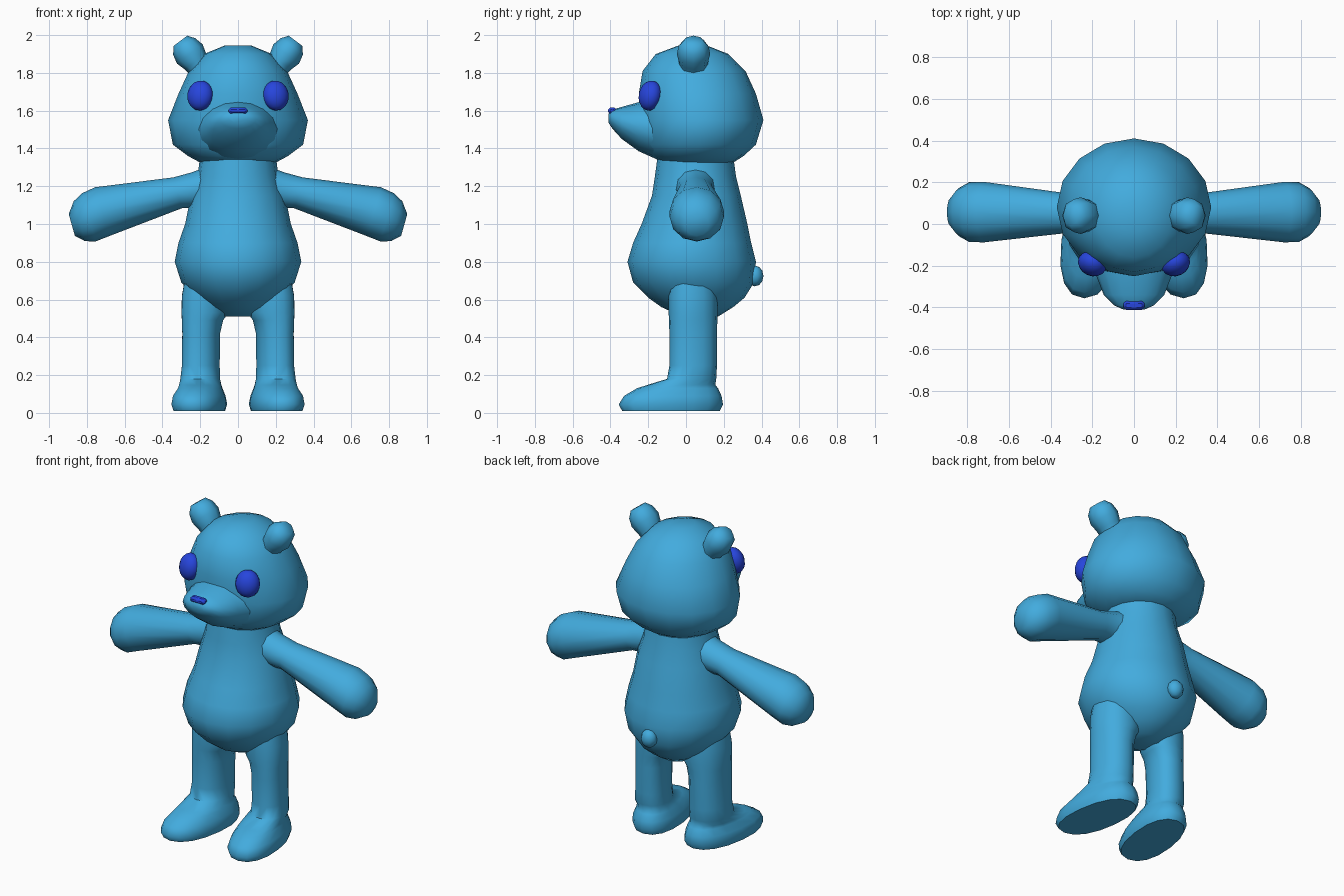
import bpy, bmesh
from math import cos, sin, pi, radians
from mathutils import Vector

cube = bpy.data.objects.get("Cube")
if cube:
    bpy.data.objects.remove(cube, do_unlink=True)


def material(name, colour):
    mat = bpy.data.materials.new(name)
    mat.use_nodes = True
    mat.diffuse_color = colour
    mat.node_tree.nodes["Principled BSDF"].inputs["Base Color"].default_value = colour
    return mat


fur = material("sky_blue", (0.055, 0.41, 0.73, 1))
dark = material("deep_blue", (0.02, 0.06, 0.72, 1))


def finish(obj, mat, angle=60):
    if not obj.data.materials:
        obj.data.materials.append(mat)
    bpy.ops.object.select_all(action='DESELECT')
    obj.select_set(True)
    bpy.context.view_layer.objects.active = obj
    bpy.ops.object.shade_smooth_by_angle(angle=radians(angle))


def loft(name, rings, u, v, sides=16, flip=1, power=1.0):
    """Skin elliptical rings (centre, radius along u, radius along v), capped."""
    u, v = Vector(u), Vector(v)
    bm = bmesh.new()
    loops = []
    for x, y, z, a, b in rings:
        loop = []
        for i in range(sides):
            t = 2 * pi * i / sides
            c, s = (abs(w) ** power * (1 if w > 0 else -1) for w in (cos(t), sin(t)))
            p = Vector((x, y, z)) + u * a * c + v * b * s
            p.x *= flip
            loop.append(bm.verts.new(p))
        loops.append(loop)
    for low, high in zip(loops, loops[1:]):
        for i in range(sides):
            j = (i + 1) % sides
            bm.faces.new((low[i], low[j], high[j], high[i]))
    bm.faces.new(loops[0])
    bm.faces.new(loops[-1])
    bmesh.ops.recalc_face_normals(bm, faces=bm.faces)
    mesh = bpy.data.meshes.new(name)
    bm.to_mesh(mesh)
    bm.free()
    obj = bpy.data.objects.new(name, mesh)
    bpy.context.collection.objects.link(obj)
    finish(obj, fur)
    return obj


def upright(name, profile):
    """Loft from (height, half width, front y, back y)."""
    rings = [(0, (f + b) / 2, z, w, (b - f) / 2) for z, w, f, b in profile]
    return loft(name, rings, X, Y)


def ball(name, location, scale, rotation, mat, segments=16, rows=10):
    bpy.ops.mesh.primitive_uv_sphere_add(segments=segments, ring_count=rows, radius=1,
                                         location=location, rotation=rotation)
    obj = bpy.context.object
    obj.name = name
    obj.scale = scale
    finish(obj, mat, 80)


X, Y, Z = (1, 0, 0), (0, 1, 0), (0, 0, 1)

# Pear-shaped body
upright("body", [(0.51, 0.09, -0.02, 0.17), (0.56, 0.17, -0.13, 0.25),
                 (0.61, 0.23, -0.2, 0.31), (0.69, 0.3, -0.28, 0.36),
                 (0.8, 0.335, -0.31, 0.37), (0.9, 0.315, -0.28, 0.345),
                 (1, 0.28, -0.235, 0.325), (1.15, 0.25, -0.18, 0.29),
                 (1.25, 0.215, -0.165, 0.265), (1.36, 0.2, -0.15, 0.25)])

# Head
upright("head", [(1.325, 0.2, -0.13, 0.25), (1.36, 0.265, -0.18, 0.305),
                 (1.42, 0.345, -0.23, 0.37), (1.55, 0.37, -0.25, 0.41),
                 (1.69, 0.315, -0.25, 0.37), (1.81, 0.26, -0.23, 0.315),
                 (1.9, 0.18, -0.16, 0.225), (1.945, 0.07, -0.04, 0.11)])

# Muzzle
loft("muzzle", [(0, -0.05, 1.5, 0.25, 0.16), (0, -0.16, 1.5, 0.215, 0.155),
                (0, -0.25, 1.515, 0.18, 0.13), (0, -0.34, 1.535, 0.145, 0.085),
                (0, -0.39, 1.555, 0.095, 0.05), (0, -0.41, 1.56, 0.05, 0.025)], X, Z)

# Nose
bpy.ops.mesh.primitive_cube_add(size=1, location=(0, -0.39, 1.6))
nose = bpy.context.object
nose.name = "nose"
nose.scale = (0.1, 0.044, 0.036)
bpy.ops.object.transform_apply(location=False, rotation=False, scale=True)
bevel = nose.modifiers.new("rounding", 'BEVEL')
bevel.width = 0.012
finish(nose, dark)

# Tail
ball("tail", (0, 0.365, 0.725), (0.05, 0.045, 0.055), (0, 0, 0), fur, 10, 6)

for side, label in ((1, "left"), (-1, "right")):
    # Eyes
    ball(label + "_eye", (0.2 * side, -0.19, 1.68), (0.071, 0.058, 0.08),
         (radians(-12), 0, radians(25 * side)), dark)

    # Ears
    loft(label + "_ear", [(0.19, 0.04, 1.81, 0.06, 0.07), (0.225, 0.04, 1.86, 0.07, 0.078),
                          (0.255, 0.04, 1.9, 0.085, 0.088), (0.285, 0.04, 1.94, 0.073, 0.08),
                          (0.305, 0.04, 1.97, 0.045, 0.05)],
         (0.8, 0, -0.6), Y, sides=8, flip=side)

    # Arms, widening towards the hand
    loft(label + "_arm", [(0.1, 0.05, 1.2, 0.12, 0.12), (0.22, 0.05, 1.18, 0.097, 0.1),
                          (0.32, 0.052, 1.165, 0.085, 0.095), (0.72, 0.057, 1.065, 0.135, 0.145),
                          (0.79, 0.057, 1.035, 0.133, 0.143), (0.84, 0.057, 1.015, 0.11, 0.115),
                          (0.88, 0.057, 0.995, 0.06, 0.065)],
         (0.27, 0, 0.96), Y, sides=12, flip=side)

    # Legs flowing into feet that turn slightly outwards
    loft(label + "_leg", [(0.205, -0.08, 0.01, 0.132, 0.258), (0.205, -0.08, 0.045, 0.143, 0.276),
                          (0.205, -0.07, 0.09, 0.135, 0.258), (0.2, -0.045, 0.13, 0.115, 0.215),
                          (0.2, -0.025, 0.148, 0.11, 0.18), (0.2, 0.03, 0.18, 0.105, 0.13),
                          (0.197, 0.038, 0.25, 0.1, 0.126), (0.195, 0.038, 0.42, 0.1, 0.126),
                          (0.188, 0.038, 0.49, 0.109, 0.128), (0.175, 0.038, 0.53, 0.125, 0.13),
                          (0.175, 0.038, 0.62, 0.122, 0.13), (0.17, 0.038, 0.72, 0.11, 0.12)],
         X, (-0.12, 1, 0), flip=side, power=0.88)
